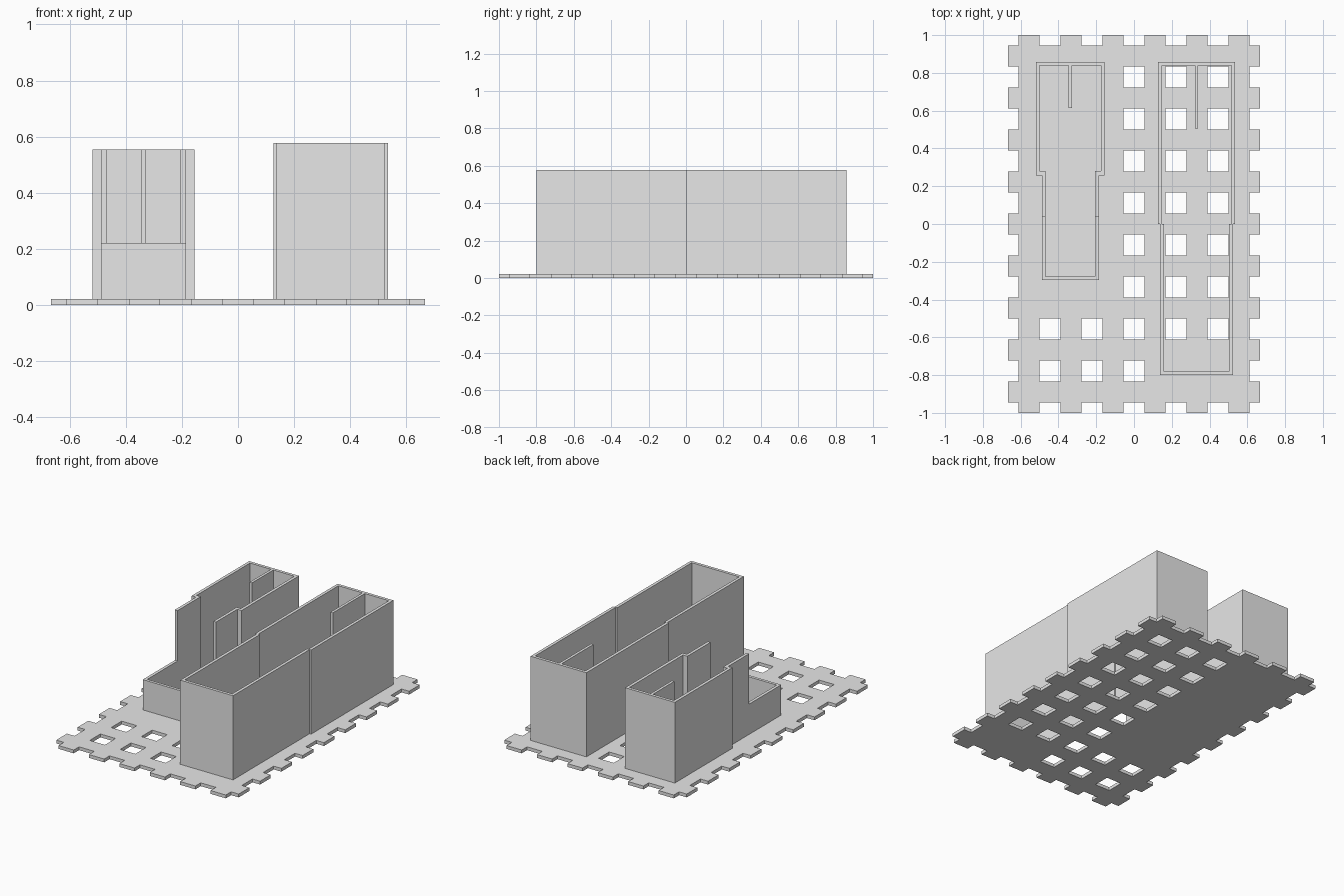
import bpy, bmesh

cube = bpy.data.objects.get("Cube")
if cube:
    bpy.data.objects.remove(cube, do_unlink=True)

grey = bpy.data.materials.new("light_grey")
grey.use_nodes = True
colour = (0.8, 0.8, 0.8, 1)
grey.diffuse_color = colour
grey.node_tree.nodes["Principled BSDF"].inputs["Base Color"].default_value = colour

CELL = 1 / 9
PLATE = 0.022       # plate thickness
BACK, WALL = 0.858, 0.02


def finish(name, bm, height):
    """Raise the flat faces of bm into a solid and make it an object."""
    bmesh.ops.remove_doubles(bm, verts=bm.verts, dist=0.0001)
    top = bmesh.ops.extrude_face_region(bm, geom=bm.faces[:], use_keep_orig=True)["geom"]
    verts = [g for g in top if isinstance(g, bmesh.types.BMVert)]
    bmesh.ops.translate(bm, verts=verts, vec=(0, 0, height))
    bmesh.ops.recalc_face_normals(bm, faces=bm.faces)
    mesh = bpy.data.meshes.new(name)
    bm.to_mesh(mesh)
    bm.free()
    mesh.materials.append(grey)
    obj = bpy.data.objects.new(name, mesh)
    bpy.context.collection.objects.link(obj)


def flat(bm, points, z):
    bm.faces.new([bm.verts.new((x, y, z)) for x, y in points])


def walls(name, cx, outer, inner, top, closed):
    """Wall run from half outlines (offset, y), mirrored about x = cx."""
    def outline(half):
        return [(cx + x, y) for x, y in half] + [(cx - x, y) for x, y in reversed(half)]
    out, inn = outline(outer), outline(inner)
    bm = bmesh.new()
    for i in range(len(out) if closed else len(out) - 1):
        j = (i + 1) % len(out)
        flat(bm, (out[i], out[j], inn[j], inn[i]), PLATE)
    finish(name, bm, top - PLATE)


def divider(name, cx, front, top):
    bm = bmesh.new()
    w, back = 0.009, BACK - WALL
    flat(bm, ((cx - w, front), (cx + w, front), (cx + w, back), (cx - w, back)), PLATE)
    finish(name, bm, top - PLATE)


# Base plate: a lattice of square cells, half cells along the rim
def edges(n):
    limit = n * CELL / 2
    return [-limit] + [-limit + CELL * (k + 0.5) for k in range(n)] + [limit]


def is_open(i, j):
    if i % 2 or j % 2:
        return False
    if i in (2, 4):               # closed floor under the short bin
        return 3 < j < 18 and j > 4
    if i in (8, 10):
        return j != 2
    return True


xs, ys = edges(12), edges(18)
bm = bmesh.new()
for i in range(13):
    for j in range(19):
        rim = i in (0, 12) or j in (0, 18)
        hole = i % 2 == 0 and j % 2 == 0
        # the short bin has a solid floor; the long bin covers its front row
        filled = not rim and ((i in (2, 4) and j > 4) or (i in (8, 10) and j == 2))
        if not hole or filled:
            flat(bm, ((xs[i], ys[j]), (xs[i + 1], ys[j]),
                      (xs[i + 1], ys[j + 1]), (xs[i], ys[j + 1])), 0)
finish("base_plate", bm, PLATE)

# Long bin with a slightly narrower front half
LONG_X, LONG_TOP = 0.331, 0.578
walls("long_bin_walls", LONG_X,
      [(0.193, -0.8), (0.193, 0), (0.204, 0), (0.204, BACK)],
      [(0.173, -0.78), (0.173, 0), (0.184, 0), (0.184, BACK - WALL)], LONG_TOP, True)
divider("long_bin_divider", LONG_X, 0.505, LONG_TOP)

# Short bin: tall shouldered back and a low front tray
SHORT_X, SHORT_TOP, STEP = -0.337, 0.555, 0.037
walls("short_bin_tall_walls", SHORT_X,
      [(0.151, STEP), (0.151, 0.258), (0.182, 0.258), (0.182, BACK)],
      [(0.131, STEP), (0.131, 0.28), (0.162, 0.28), (0.162, BACK - WALL)], SHORT_TOP, False)
walls("short_bin_low_walls", SHORT_X,
      [(0.151, STEP), (0.151, -0.297)],
      [(0.131, STEP), (0.131, -0.278)], 0.222, False)
divider("short_bin_divider", SHORT_X, 0.615, SHORT_TOP)
